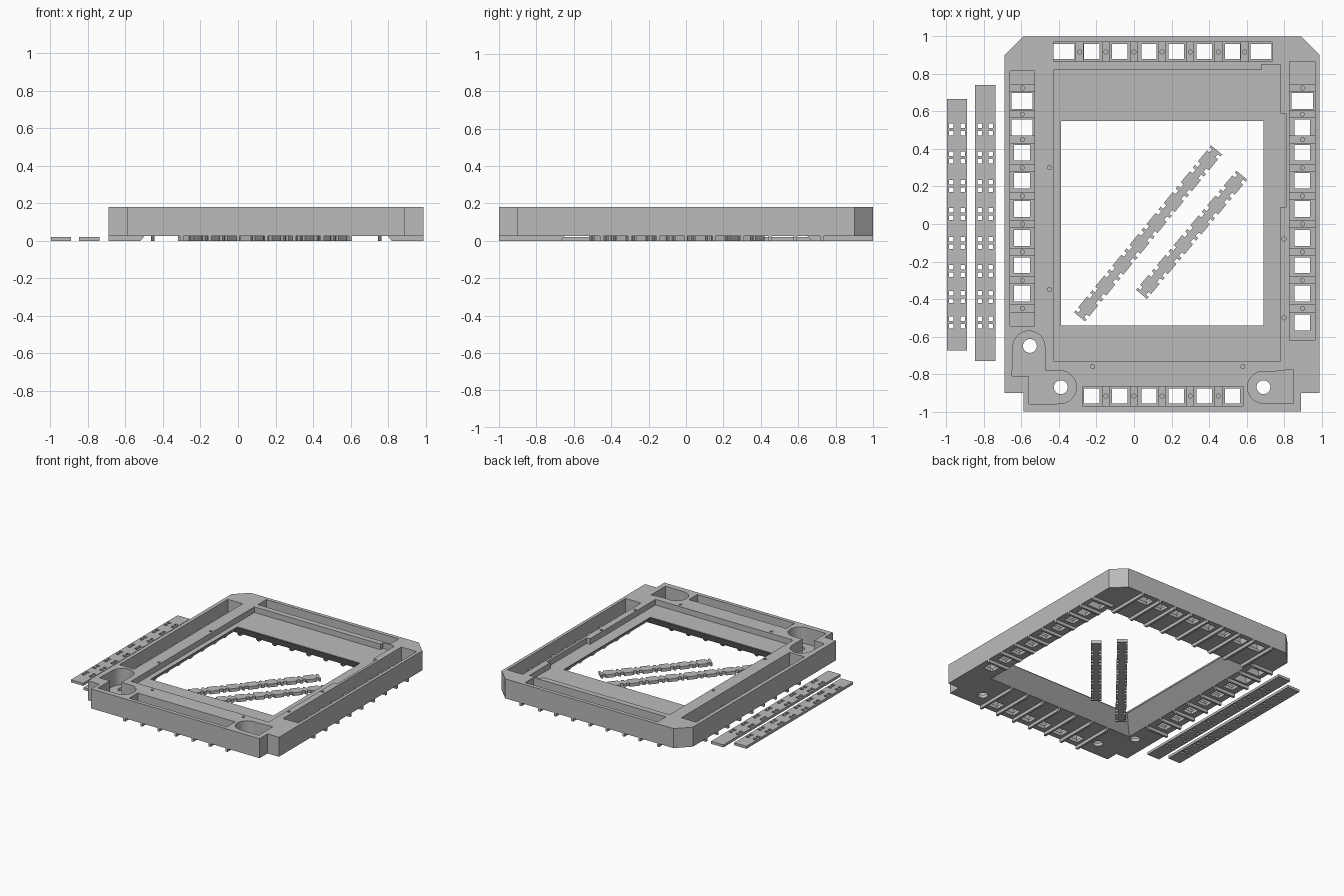
import bpy, bmesh, math
from mathutils import Matrix, Vector

if "Cube" in bpy.data.objects:
    bpy.data.objects.remove(bpy.data.objects["Cube"])

grey = bpy.data.materials.new("plain grey")
grey.diffuse_color = (0.5, 0.5, 0.5, 1)
grey.use_nodes = True
grey.node_tree.nodes["Principled BSDF"].inputs["Base Color"].default_value = grey.diffuse_color


def finish(name, bm, helper=False):
    bmesh.ops.recalc_face_normals(bm, faces=bm.faces)
    me = bpy.data.meshes.new(name)
    bm.to_mesh(me)
    bm.free()
    ob = bpy.data.objects.new(name, me)
    bpy.context.collection.objects.link(ob)
    me.materials.append(grey)
    ob.hide_render = helper
    return ob


def prism(bm, pts, z0, z1):
    f = bm.faces.new([bm.verts.new((x, y, z0)) for x, y in pts])
    ext = bmesh.ops.extrude_face_region(bm, geom=[f])["geom"]
    bmesh.ops.translate(bm, vec=(0, 0, z1 - z0),
                        verts=[v for v in ext if isinstance(v, bmesh.types.BMVert)])


def box(bm, x0, x1, y0, y1, z0, z1):
    prism(bm, [(x0, y0), (x1, y0), (x1, y1), (x0, y1)], z0, z1)


def arc(cx, cy, r, a0, a1, n=16):
    return [(cx + r * math.cos(math.radians(a0 + (a1 - a0) * i / n)),
             cy + r * math.sin(math.radians(a0 + (a1 - a0) * i / n))) for i in range(n + 1)]


def hole(bm, x, y, r, z0, z1, n=24):
    prism(bm, arc(x, y, r, 0, 360, n)[:-1], z0, z1)


def cut(ob, bm):
    cutter = finish("cutter", bm, True)
    mod = ob.modifiers.new("cut", 'BOOLEAN')
    mod.operation, mod.solver, mod.object = 'DIFFERENCE', 'EXACT', cutter
    dg = bpy.context.evaluated_depsgraph_get()
    me = bpy.data.meshes.new_from_object(ob.evaluated_get(dg))
    ob.modifiers.clear()
    ob.data = me
    bpy.data.objects.remove(cutter)


BOT, TOP, LEDGE, FLOOR, STEP = 0.025, 0.18, 0.135, 0.05, 0.08

# Frame body with clipped back corners and notched front corners
bm = bmesh.new()
prism(bm, [(-.69, .9), (-.59, 1), (.89, 1), (.99, .9), (.99, -.9), (.89, -.9),
           (.89, -1), (-.59, -1), (-.59, -.9), (-.69, -.9)], BOT, TOP)
frame = finish("frame", bm)

# Shallow recess for the panel
bm = bmesh.new()
prism(bm, [(-.43, -.73), (.78, -.73), (.78, .09), (.81, .09), (.81, .59), (.78, .59),
           (.78, .85), (.68, .85), (.68, .82), (-.43, .82)], LEDGE, TOP + .1)
cut(frame, bm)

# Opening that flares out at 45 degrees towards the underside
bm = bmesh.new()
rings = []
for z, g in ((BOT - .02, .13), (LEDGE - .005, 0), (LEDGE + .02, 0)):
    rings.append([bm.verts.new((x, y, z)) for x, y in
                  ((-.39 - g, -.54 - g), (.69 + g, -.54 - g), (.69 + g, .55 + g), (-.39 - g, .55 + g))])
for a, b in zip(rings, rings[1:]):
    for i in range(4):
        bm.faces.new((a[i], a[(i + 1) % 4], b[(i + 1) % 4], b[i]))
bm.faces.new(rings[0])
bm.faces.new(rings[-1])
cut(frame, bm)

# Long slots and rounded corner pockets
bm = bmesh.new()
SLOTS = {"left": (-.66, -.53, -.545, .815), "right": (.83, .965, -.62, .865),
         "back": (-.43, .735, .865, .97), "front": (-.275, .58, -.97, -.865)}
for s in SLOTS.values():
    box(bm, *s, FLOOR, TOP + .1)
prism(bm, arc(-.56, -.655, .085, 0, 180) + [(-.65, -.81), (-.56, -.81), (-.56, -.96)]
      + arc(-.395, -.87, .088, -90, 90) + [(-.475, -.782)], FLOOR, TOP + .1)
prism(bm, arc(.69, -.87, .085, 90, 270) + [(.85, -.955), (.85, -.775), (.76, -.785)], FLOOR, TOP + .1)
cut(frame, bm)

# Key windows, mounting holes and screw holes
SIDE = [.655, .515, .38, .23, .08, -.075, -.22, -.37]
ROW = [-.225, -.075, .08, .225, .375, .525]
bm = bmesh.new()
for x, ys in ((-.597, SIDE), (.897, SIDE + [-.525])):
    for y in ys:
        w = .057 if y > .6 or (x < 0 and y > .5) else .042
        box(bm, x - w, x + w, y - .042, y + .042, 0, .1)
for y, xs in ((.92, ROW), (-.917, ROW)):
    for x in xs:
        box(bm, x - .041, x + .041, y - .04, y + .04, 0, .1)
for x in (-.373, .677):
    box(bm, x - .056, x + .056, .88, .96, 0, .1)
for x, y in ((-.555, -.65), (-.39, -.87), (.69, -.87)):
    hole(bm, x, y, .037, 0, .1)
for x, y in ((-.45, .3), (-.45, -.35), (.8, -.08), (.8, -.5), (-.22, -.76), (.58, -.76)):
    hole(bm, x, y, .011, .1, .25, 12)
cut(frame, bm)

# Raised dividers with screw holes inside the slots, and ribs under the frame
SIDE_DOTS = [.725, .585, .45, .3, .15, 0, -.15, -.3, -.45]
ROW_DOTS = [-.15, 0, .15, .3, .45]
div, dots, ribs = bmesh.new(), bmesh.new(), bmesh.new()


def rib(across, outer, inner, along_x):
    # trapezoid profile whose inner end slopes up to the frame
    s = .02 if inner > outer else -.02
    prof = [(outer, 0), (inner - s, 0), (inner, BOT), (outer, BOT)]
    ends = []
    for d in (-.009, .009):
        ends.append([ribs.verts.new((u, across + d, z) if along_x else (across + d, u, z)) for u, z in prof])
    ribs.faces.new(ends[0])
    ribs.faces.new(ends[1])
    for i in range(4):
        j = (i + 1) % 4
        ribs.faces.new((ends[0][i], ends[0][j], ends[1][j], ends[1][i]))


for key, outer, inner in (("left", -.69, -.5), ("right", .99, .8)):
    x0, x1, _, _ = SLOTS[key]
    for y in SIDE_DOTS:
        box(div, x0, x1, y - .021, y + .021, FLOOR - .01, STEP)
        hole(dots, (x0 + x1) / 2, y, .011, .06, .1, 12)
        rib(y, outer, inner, True)
for key, outer, inner, xs, ends in (("back", 1, .65, [-.29] + ROW_DOTS + [.59], [-.455, .755]),
                                    ("front", -1, -.65, ROW_DOTS, [-.3, .6])):
    _, _, y0, y1 = SLOTS[key]
    for x in xs:
        box(div, x - .021, x + .021, y0, y1, FLOOR - .01, STEP)
        hole(dots, x, (y0 + y1) / 2, .011, .06, .1, 12)
    for x in xs + ends:
        rib(x, outer, inner, False)
dividers = finish("slot_dividers", div)
cut(dividers, dots)
finish("underside_ribs", ribs)

# Two flat strips with paired square holes
for name, x, y0, y1 in (("short_strip", -.943, -.675, .665), ("long_strip", -.793, -.73, .74)):
    bm = bmesh.new()
    box(bm, x - .054, x + .054, y0, y1, 0, .02)
    strip = finish(name, bm)
    bm = bmesh.new()
    for yc in (.505, .355, .203, .052, -.1, -.25, -.388, -.525):
        for dx in (-.03, .03):
            for dy in (-.02, .02):
                box(bm, x + dx - .012, x + dx + .012, yc + dy - .012, yc + dy + .012, -.01, .05)
    cut(strip, bm)


# Diagonal notched bars: one outline stepping between wide blocks, necks and teeth
def notched_bar(name, a, b, n):
    a, b = Vector(a), Vector(b)
    length, pitch = (b - a).length, (b - a).length / n
    steps = [(0, .038), (.014, .02)]
    for i in range(n):
        s = i * pitch
        steps += [(s + .034, .038), (s + pitch - .034, .02)]
        if i < n - 1:
            steps += [(s + pitch - .009, .038), (s + pitch + .009, .02)]
    steps += [(length - .014, .038), (length, 0)]
    side = []
    for (s, w), (e, _) in zip(steps, steps[1:]):
        side += [(s, w), (e, w)]
    bm = bmesh.new()
    prism(bm, side + [(s, -w) for s, w in reversed(side)], 0, .025)
    d = b - a
    bmesh.ops.transform(bm, verts=bm.verts, matrix=Matrix.Translation((a.x, a.y, 0))
                        @ Matrix.Rotation(math.atan2(d.y, d.x), 4, 'Z'))
    finish(name, bm)


notched_bar("long_notched_bar", (-.29, -.495), (.44, .395), 8)
notched_bar("short_notched_bar", (.04, -.375), (.575, .26), 6)
